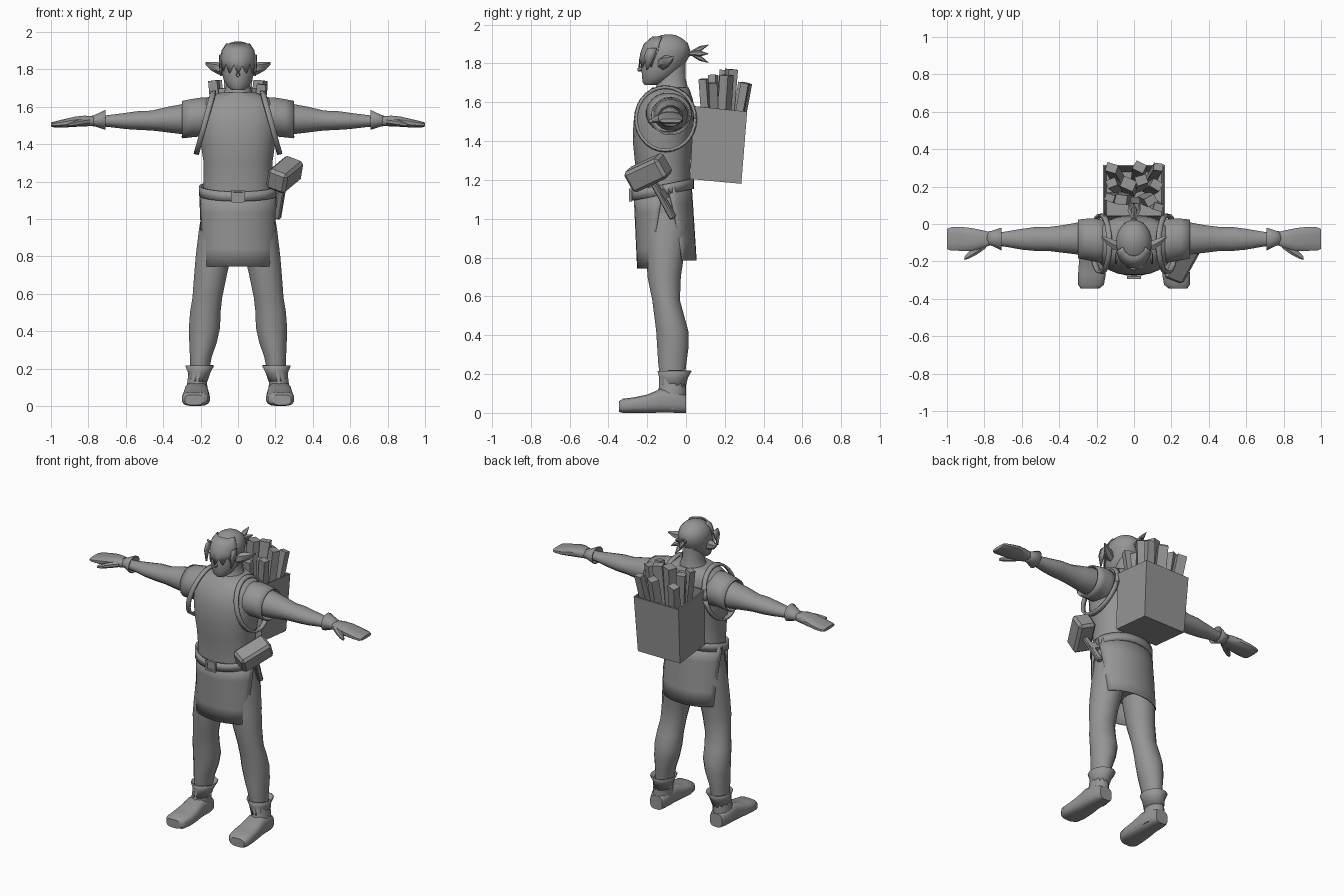
import bpy, bmesh, math, random
from mathutils import Vector, Matrix

random.seed(4)
GREY = bpy.data.materials.new("plain grey")
GREY.diffuse_color = (0.3, 0.3, 0.3, 1)


def finish(name, bm, mirror=False, thick=0, angle=40, smooth=True):
    bmesh.ops.recalc_face_normals(bm, faces=bm.faces)
    me = bpy.data.meshes.new(name)
    bm.to_mesh(me)
    bm.free()
    me.materials.append(GREY)
    ob = bpy.data.objects.new(name, me)
    bpy.context.collection.objects.link(ob)
    if thick:
        ob.modifiers.new("thickness", 'SOLIDIFY').thickness = thick
    if mirror:
        ob.modifiers.new("mirror", 'MIRROR').use_clip = False
    if smooth:
        bpy.ops.object.select_all(action='DESELECT')
        ob.select_set(True)
        bpy.context.view_layer.objects.active = ob
        bpy.ops.object.shade_smooth_by_angle(angle=math.radians(angle))
    return ob


def loft(name, rings, axis='z', n=16, p=1.0, caps=True, **kw):
    """Rings are (position along axis, min u, max u, min v, max v)."""
    bm = bmesh.new()
    rows = []
    for t, u0, u1, v0, v1 in rings:
        row = []
        for i in range(n):
            a = 2 * math.pi * (i + 0.5) / n
            c, s = math.cos(a), math.sin(a)
            u = (u0 + u1) / 2 + (u1 - u0) / 2 * math.copysign(abs(c) ** p, c)
            v = (v0 + v1) / 2 + (v1 - v0) / 2 * math.copysign(abs(s) ** p, s)
            row.append(bm.verts.new({'x': (t, u, v), 'y': (u, t, v), 'z': (u, v, t)}[axis]))
        rows.append(row)
    for a, b in zip(rows, rows[1:]):
        for i in range(n):
            bm.faces.new((a[i], a[(i + 1) % n], b[(i + 1) % n], b[i]))
    if caps:
        bm.faces.new(rows[0])
        bm.faces.new(rows[-1])
    return finish(name, bm, **kw)


def sheet(name, rows, **kw):
    """Grid surface through rows of points."""
    bm = bmesh.new()
    vs = [[bm.verts.new(q) for q in r] for r in rows]
    for a, b in zip(vs, vs[1:]):
        for i in range(len(a) - 1):
            bm.faces.new((a[i], a[i + 1], b[i + 1], b[i]))
    return finish(name, bm, **kw)


def box(name, centre, size, z_dir=(0, 0, 1), x_dir=(1, 0, 0), bevel=0):
    z = Vector(z_dir).normalized()
    y = z.cross(Vector(x_dir)).normalized()
    rot = Matrix((y.cross(z), y, z)).transposed().to_4x4()
    bm = bmesh.new()
    bmesh.ops.create_cube(bm, size=1)
    bmesh.ops.scale(bm, vec=size, verts=bm.verts)
    if bevel:
        bmesh.ops.bevel(bm, geom=bm.edges[:], offset=bevel, segments=1, affect='EDGES')
    bmesh.ops.transform(bm, matrix=Matrix.Translation(centre) @ rot, verts=bm.verts)
    return finish(name, bm, smooth=False)


# Torso and neck
loft("torso", [(z, -w, w, a, b) for z, w, a, b in [
    (1.06, .19, -.25, .03), (1.2, .185, -.25, .02), (1.3, .185, -.265, .025),
    (1.4, .2, -.275, .035), (1.5, .212, -.272, .042), (1.57, .21, -.255, .045),
    (1.62, .2, -.225, .035), (1.65, .165, -.2, .025), (1.675, .1, -.175, .015)]], n=24, p=.85)
loft("neck", [(1.63, -.1, .1, -.18, .02), (1.68, -.075, .075, -.155, .01),
              (1.72, -.062, .062, -.15, 0), (1.8, -.06, .06, -.15, 0)])
loft("hips", [(.86, -.17, .17, -.2, .0), (.97, -.2, .2, -.22, .015), (1.1, -.195, .195, -.24, .025)])

# Head
loft("head", [(z, -w, w, a, b) for z, w, a, b in [
    (1.69, .035, -.215, -.14), (1.705, .055, -.225, -.1), (1.74, .076, -.228, -.05),
    (1.78, .087, -.232, -.015), (1.83, .095, -.225, .015), (1.87, .096, -.215, .022),
    (1.905, .085, -.2, .01), (1.93, .062, -.165, -.02), (1.945, .035, -.13, -.05),
    (1.95, .01, -.1, -.08)]], n=20)
loft("nose", [(-.25, -.008, .008, 1.76, 1.775), (-.2, -.016, .016, 1.755, 1.81)], axis='y', n=6)

# Hair fringe with a ragged lower edge
tips = [1.86, 1.79, 1.83, 1.78, 1.825, 1.775, 1.82, 1.78, 1.83, 1.78, 1.86]
arc = [math.radians(200 + 14 * i) for i in range(11)]
sheet("hair_fringe", [
    [(.068 * math.cos(a), -.1 + .075 * math.sin(a), 1.938) for a in arc],
    [(.094 * math.cos(a), -.1 + .118 * math.sin(a), 1.9) for a in arc],
    [(.1 * math.cos(a), -.1 + .135 * math.sin(a), 1.855) for a in arc],
    [(.1 * math.cos(a), -.1 + .145 * math.sin(a), z) for a, z in zip(arc, tips)]], thick=.008)
for s in (-1, 1):
    sheet("side_lock", [[(s * .1, -.15, 1.88), (s * .098, -.2, 1.88)],
                        [(s * .103, -.165, 1.83), (s * .1, -.215, 1.84)],
                        [(s * .095, -.2, 1.765), (s * .095, -.205, 1.765)]], thick=.008)

# Ponytail: tie plus three spikes
loft("ponytail_tie", [(.0, -.02, .02, 1.83, 1.87), (.035, -.014, .014, 1.84, 1.865)], axis='y', n=8)
for dx, z in ((0, 1.895), (-.03, 1.85), (.03, 1.85), (0, 1.805)):
    loft("ponytail_spike", [(.025, -.012, .012, 1.842, 1.864),
                            (.07, dx * .6 - .018, dx * .6 + .018, (z + 1.853) / 2 - .016, (z + 1.853) / 2 + .016),
                            (.115, dx - .002, dx + .002, z - .002, z + .002)], axis='y', n=6)

# Pointed ears
loft("ear", [(.08, -.15, -.09, 1.765, 1.83), (.11, -.14, -.08, 1.775, 1.84),
             (.145, -.11, -.068, 1.795, 1.84), (.175, -.075, -.062, 1.825, 1.838)],
     axis='x', n=6, mirror=True)

# Sleeves, arms, cuffs and hands
loft("sleeve", [(.14, -.21, .02, 1.42, 1.65), (.2, -.205, .03, 1.44, 1.65),
                (.25, -.195, .03, 1.435, 1.642), (.3, -.185, .025, 1.43, 1.632)],
     axis='x', n=20, caps=False, thick=.008, mirror=True)
loft("arm", [(.2, -.17, .01, 1.46, 1.62), (.3, -.165, .01, 1.452, 1.615), (.38, -.155, -.005, 1.462, 1.6),
             (.46, -.145, -.015, 1.472, 1.58), (.53, -.145, -.015, 1.475, 1.578),
             (.6, -.138, -.025, 1.48, 1.568), (.7, -.12, -.042, 1.492, 1.555),
             (.78, -.115, -.045, 1.498, 1.548)], axis='x', mirror=True)
loft("glove_cuff", [(.71, -.143, -.018, 1.475, 1.585), (.76, -.118, -.035, 1.492, 1.56),
                    (.79, -.115, -.04, 1.497, 1.55)], axis='x', n=12, caps=False, thick=.006, mirror=True)
loft("hand", [(.77, -.115, -.042, 1.497, 1.55), (.82, -.135, -.03, 1.494, 1.553),
              (.87, -.145, -.02, 1.492, 1.548), (.93, -.145, -.013, 1.488, 1.534),
              (.98, -.143, -.016, 1.488, 1.522), (1.0, -.135, -.025, 1.495, 1.515)],
     axis='x', n=12, p=.75, mirror=True)
loft("thumb", [(.79, -.13, -.07, 1.502, 1.542), (.84, -.165, -.11, 1.495, 1.535),
               (.885, -.188, -.15, 1.492, 1.52), (.905, -.192, -.172, 1.494, 1.512)],
     axis='x', n=8, mirror=True)

# Legs, boot cuffs and boots
loft("leg", [(1.06, .02, .19, -.22, .01), (.95, .01, .21, -.215, .015), (.8, .035, .228, -.205, -.01),
             (.7, .058, .236, -.2, -.025), (.58, .083, .245, -.175, -.03), (.5, .092, .258, -.165, -.008),
             (.42, .094, .264, -.155, .014), (.34, .112, .262, -.15, .015), (.26, .14, .258, -.145, .004),
             (.18, .155, .255, -.135, -.005)], mirror=True)
loft("boot_cuff", [(.215, .125, .285, -.15, .032), (.18, .145, .27, -.14, .012), (.13, .162, .27, -.14, 0)],
     n=12, caps=False, thick=.006, mirror=True)
loft("boot_shaft", [(.19, .153, .265, -.14, .003), (.13, .165, .272, -.14, 0), (.08, .16, .28, -.155, 0),
                    (.02, .16, .28, -.16, 0)], n=14, mirror=True)
loft("boot_foot", [(0, .175, .265, 0, .09), (-.04, .162, .282, 0, .11), (-.13, .158, .288, 0, .125),
                   (-.2, .152, .295, 0, .095), (-.27, .15, .3, 0, .08), (-.325, .16, .3, 0, .074),
                   (-.345, .185, .285, .005, .06)], axis='y', n=16, p=.65, mirror=True)


# Tabard panels below the belt
def panel(name, centre, spans, z0, z1, y0, y1, wide):
    rows = []
    for k, half in enumerate(spans):
        t = k / (len(spans) - 1)
        ry = wide[0] + (wide[1] - wide[0]) * t
        angs = [math.radians(centre + half * (i / 6 - 1)) for i in range(13)]
        rows.append([(.207 * math.cos(a), y0 + (y1 - y0) * t + ry * math.sin(a), z0 + (z1 - z0) * t)
                     for a in angs])
    sheet(name, rows, thick=.006)


panel("front_tabard", 270, (85, 80, 74, 70, 67), 1.13, .745, -.11, -.12, (.16, .132))
panel("back_tabard", 90, (84, 78, 73, 69, 66), 1.17, .785, -.11, -.07, (.14, .125))

# Tilted belt and buckle frame
ring = [2 * math.pi * i / 28 for i in range(29)]
sheet("belt", [[(.208 * math.cos(a), -.118 + .16 * math.sin(a), 1.15 + .03 * math.sin(a) + h)
                for a in ring] for h in (-.026, .026)], thick=.012)
for x in (-.03, .03):
    box("buckle_side", (x, -.285, 1.122), (.014, .016, .064))
for z in (1.095, 1.149):
    box("buckle_bar", (0, -.285, z), (.06, .016, .012))
box("buckle_pin", (0, -.284, 1.122), (.05, .008, .04))

# Shoulder straps of the basket
sheet("shoulder_strap", [[(.178 - .045 * math.sin(a) + dx, -.105 + ry * math.cos(a), 1.515 + (ry + .01) * math.sin(a))
                          for a in ring] for dx, ry in ((-.014, .163), (.014, .158))],
      thick=.014, mirror=True)

# Open basket, slightly leaning
bm = bmesh.new()
low = [bm.verts.new(q) for q in ((-.155, .02, 1.205), (.155, .02, 1.205), (.155, .285, 1.18), (-.155, .285, 1.18))]
top = [bm.verts.new(q) for q in ((-.165, .04, 1.58), (.165, .04, 1.58), (.165, .315, 1.552), (-.165, .315, 1.552))]
bm.faces.new(low)
for i in range(4):
    bm.faces.new((low[i], low[(i + 1) % 4], top[(i + 1) % 4], top[i]))
finish("basket", bm, thick=.012, smooth=False)

# Firewood: top x, top y, top z, thickness; logs converge toward the basket floor
for x, y, z, w in ((-.12, .3, 1.69, .06), (.03, .305, 1.7, .062), (.13, .305, 1.7, .05),
                   (-.03, .215, 1.765, .075), (.12, .21, 1.74, .06), (-.07, .13, 1.7, .065),
                   (.09, .125, 1.7, .06), (-.12, .22, 1.74, .055), (.04, .235, 1.77, .062),
                   (-.13, .14, 1.74, .05), (.01, .09, 1.68, .05), (.13, .09, 1.72, .05)):
    tip = Vector((x, y, z))
    d = (tip - Vector((x * .62, .165 + (y - .18) * .45, 1.25))).normalized()
    turn = random.uniform(-.6, .6)
    box("firewood", tip - d * .22, (w, w * .8, .44), d, (math.cos(turn), math.sin(turn), 0))

# Hammer hanging at the hip
down = Vector((-.03, .1, -.18)).normalized()
head = Vector((.25, -.195, 1.237))
box("hammer_head", head, (.215, .115, .12), down, (.11, .2, .09), bevel=.016)
box("hammer_handle", head + down * .16, (.03, .034, .22), down, (.11, .2, .09), bevel=.006)
box("hammer_loop", (.215, -.12, 1.12), (.03, .06, .05), down, (.11, .2, .09))
